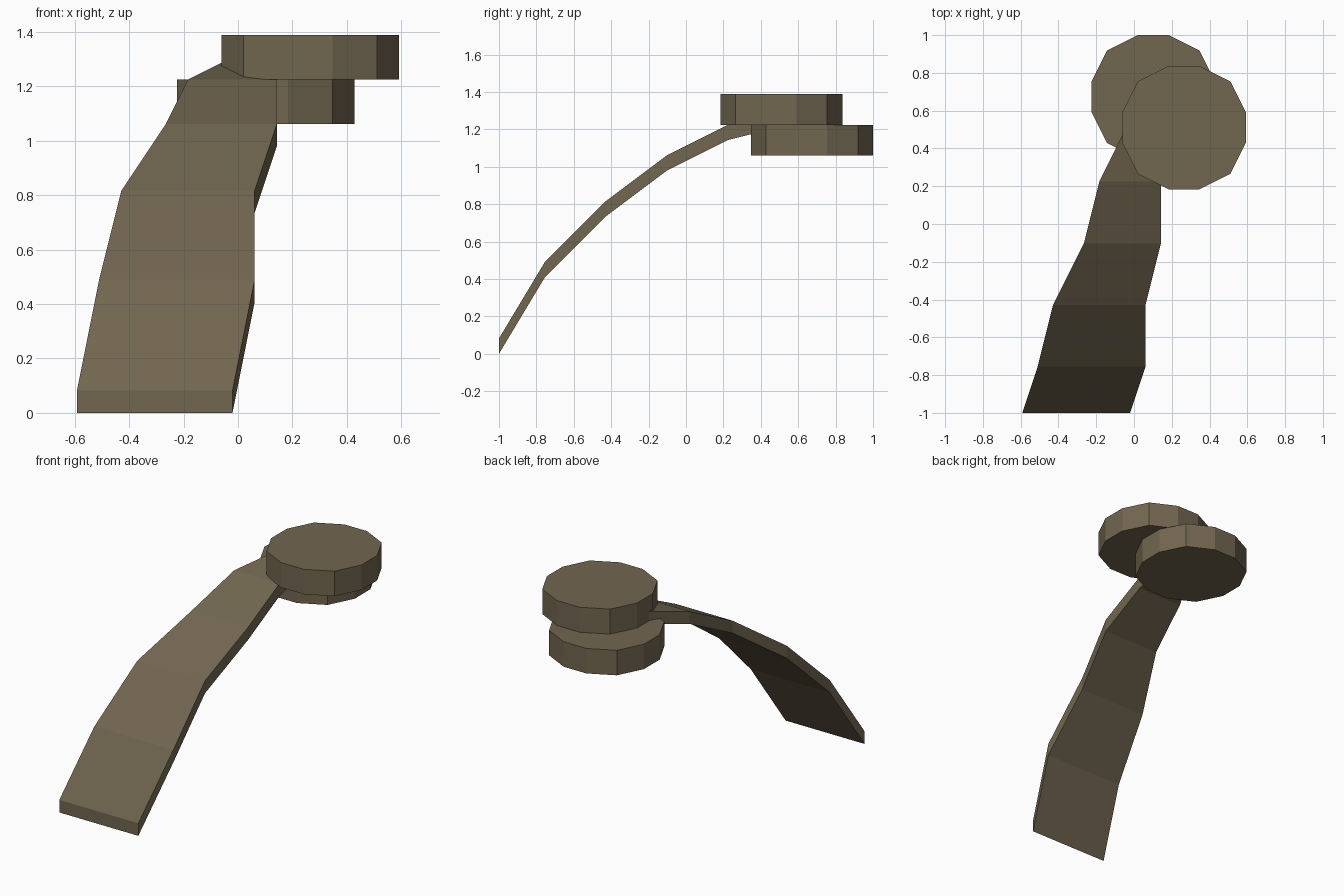
import bpy
import bmesh

if "Cube" in bpy.data.objects:
    bpy.data.objects.remove(bpy.data.objects["Cube"])

U = 2 / 24.5  # modelling unit: the part is 24.5 units long

mat = bpy.data.materials.new("olive brown")
mat.diffuse_color = (0.165, 0.132, 0.079, 1)
mat.use_nodes = True
mat.node_tree.nodes["Principled BSDF"].inputs["Base Color"].default_value = mat.diffuse_color


def finish(name, bm):
    bmesh.ops.recalc_face_normals(bm, faces=bm.faces)
    mesh = bpy.data.meshes.new(name)
    bm.to_mesh(mesh)
    bm.free()
    mesh.materials.append(mat)
    obj = bpy.data.objects.new(name, mesh)
    bpy.context.collection.objects.link(obj)


def loft(name, rings):
    """Join matching rings of points into a closed solid."""
    bm = bmesh.new()
    loops = [[bm.verts.new((x * U, (y - 12.25) * U, z * U)) for x, y, z in r]
             for r in rings]
    for a, b in zip(loops, loops[1:]):
        for i in range(len(a)):
            j = (i + 1) % len(a)
            bm.faces.new((a[i], a[j], b[j], b[i]))
    bm.faces.new(loops[0])
    bm.faces.new(loops[-1])
    finish(name, bm)


# Curved, tapering strap: y, top z, left x, right x for each section
sections = [
    (0, 1, -7.25, -0.25),
    (3, 6, -6.25, 0.75),
    (7, 10, -5.25, 0.75),
    (11, 13, -3.25, 1.75),
    (15, 15, -2.25, 1.75),
    (19, 16, -0.25, 1.75),
]
loft("curved_strap", [
    [(l, y, z - 1), (r, y, z - 1), (r, y, z), (l, y, z)]
    for y, z, l, r in sections])

# Two stacked, offset twelve-sided discs
quarter = [(4, 1), (3, 3), (1, 4)]
outline = []
for _ in range(4):
    outline += quarter
    quarter = [(-y, x) for x, y in quarter]

for name, cx, cy, z in (("lower_disc", 1.25, 20.5, 13),
                        ("upper_disc", 3.25, 18.5, 15)):
    loft(name, [[(cx + x, cy + y, h) for x, y in outline] for h in (z, z + 2)])
